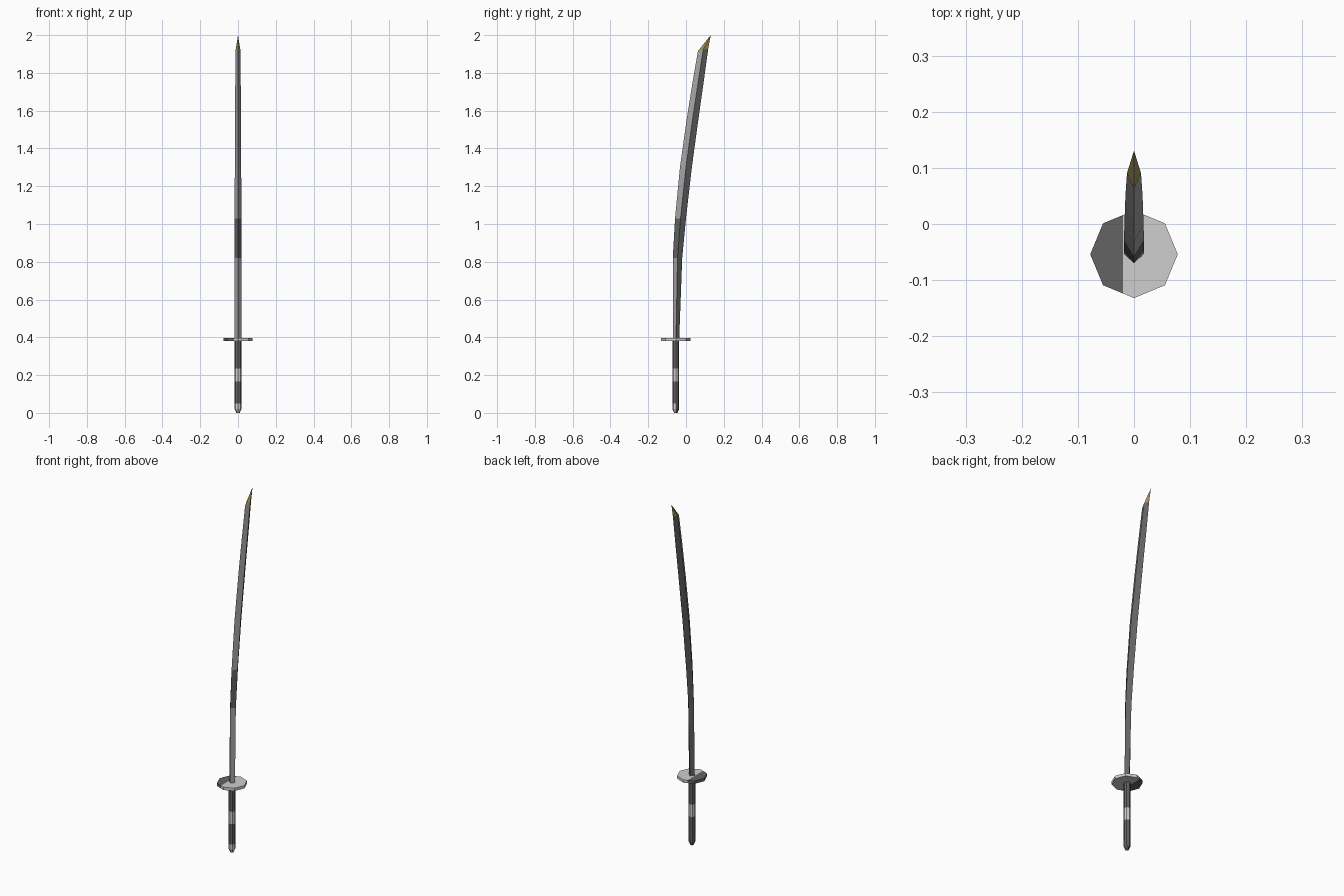
import bpy, bmesh, math
from mathutils import Vector

if "Cube" in bpy.data.objects:
    bpy.data.objects.remove(bpy.data.objects["Cube"])


def material(name, rgb):
    m = bpy.data.materials.new(name)
    m.diffuse_color = (*rgb, 1)
    m.use_nodes = True
    m.node_tree.nodes["Principled BSDF"].inputs["Base Color"].default_value = m.diffuse_color
    return m


DARK, MID, LIGHT, GOLD = range(4)
mats = [material("dark grey", (0.125, 0.125, 0.125)),
        material("mid grey", (0.38, 0.38, 0.38)),
        material("light grey", (0.62, 0.62, 0.62)),
        material("dull gold", (0.36, 0.28, 0.09))]


def loft(name, rings, tip=None):
    """Skin a stack of equal rings, closing the ends with a cap or a point."""
    bm = bmesh.new()
    rows = [[bm.verts.new(p) for p in ring] for ring in rings]
    n = len(rows[0])
    for a, b in zip(rows, rows[1:]):
        for i in range(n):
            j = (i + 1) % n
            bm.faces.new((a[i], a[j], b[j], b[i]))
    bm.faces.new(rows[0][::-1])
    if tip:
        t = bm.verts.new(tip)
        for i in range(n):
            bm.faces.new((rows[-1][i], rows[-1][(i + 1) % n], t))
    else:
        bm.faces.new(rows[-1])
    return name, bm


def finish(part, rule):
    """Colour the faces by a rule and make the object."""
    name, bm = part
    bmesh.ops.recalc_face_normals(bm, faces=bm.faces[:])
    bm.normal_update()
    for f in bm.faces:
        f.material_index = rule(f.calc_center_median(), f.normal)
    me = bpy.data.meshes.new(name)
    bm.to_mesh(me)
    bm.free()
    for m in mats:
        me.materials.append(m)
    ob = bpy.data.objects.new(name, me)
    bpy.context.collection.objects.link(ob)
    return ob


AXIS_Y = -0.054


def octagon(r, z):
    return [(r * math.cos(k * math.pi / 4), AXIS_Y + r * math.sin(k * math.pi / 4), z)
            for k in range(8)]


# handle: octagonal grip with a pale band and a pale chamfered foot
handle = loft("handle", [octagon(r, z) for r, z in
                         [(0.009, 0.0), (0.018, 0.02), (0.018, 0.05), (0.018, 0.165),
                          (0.018, 0.235), (0.018, 0.39)]])


def handle_rule(c, n):
    if 0.165 < c.z < 0.235:
        return LIGHT
    return LIGHT if c.z < 0.05 and n.y < 0.1 else DARK


finish(handle, handle_rule)

# guard: thin octagonal disc, dark on its left end
guard = loft("guard", [octagon(0.078, 0.381), octagon(0.078, 0.397)])
gb = guard[1]
bmesh.ops.bisect_plane(gb, geom=gb.verts[:] + gb.edges[:] + gb.faces[:],
                       plane_co=(-0.02, 0, 0), plane_no=(1, 0, 0))
finish(guard, lambda c, n: DARK if c.x < -0.02 else LIGHT)

# blade: curved diamond section, given as height, front edge, back edge, half width
stations = [(0.39, -0.070, -0.036, 0.018), (0.82, -0.070, -0.020, 0.018),
            (1.03, -0.058, 0.000, 0.018), (1.30, -0.032, 0.031, 0.017),
            (1.55, 0.003, 0.065, 0.016), (1.74, 0.033, 0.092, 0.0145),
            (1.915, 0.063, 0.118, 0.0125)]


def diamond(z, front, back, w):
    mid = (front + back) / 2
    slope = 0.015 if z > 1.9 else 0
    return [(0, front, z), (w, mid, z + slope / 2), (0, back, z + slope), (-w, mid, z + slope / 2)]


blade = loft("blade", [diamond(*s) for s in stations], tip=(0, 0.131, 2.0))


def blade_rule(c, n):
    if c.z > 1.92:
        return GOLD
    if n.y > 0 or 0.82 < c.z < 1.03:
        return DARK
    return MID


finish(blade, blade_rule)
